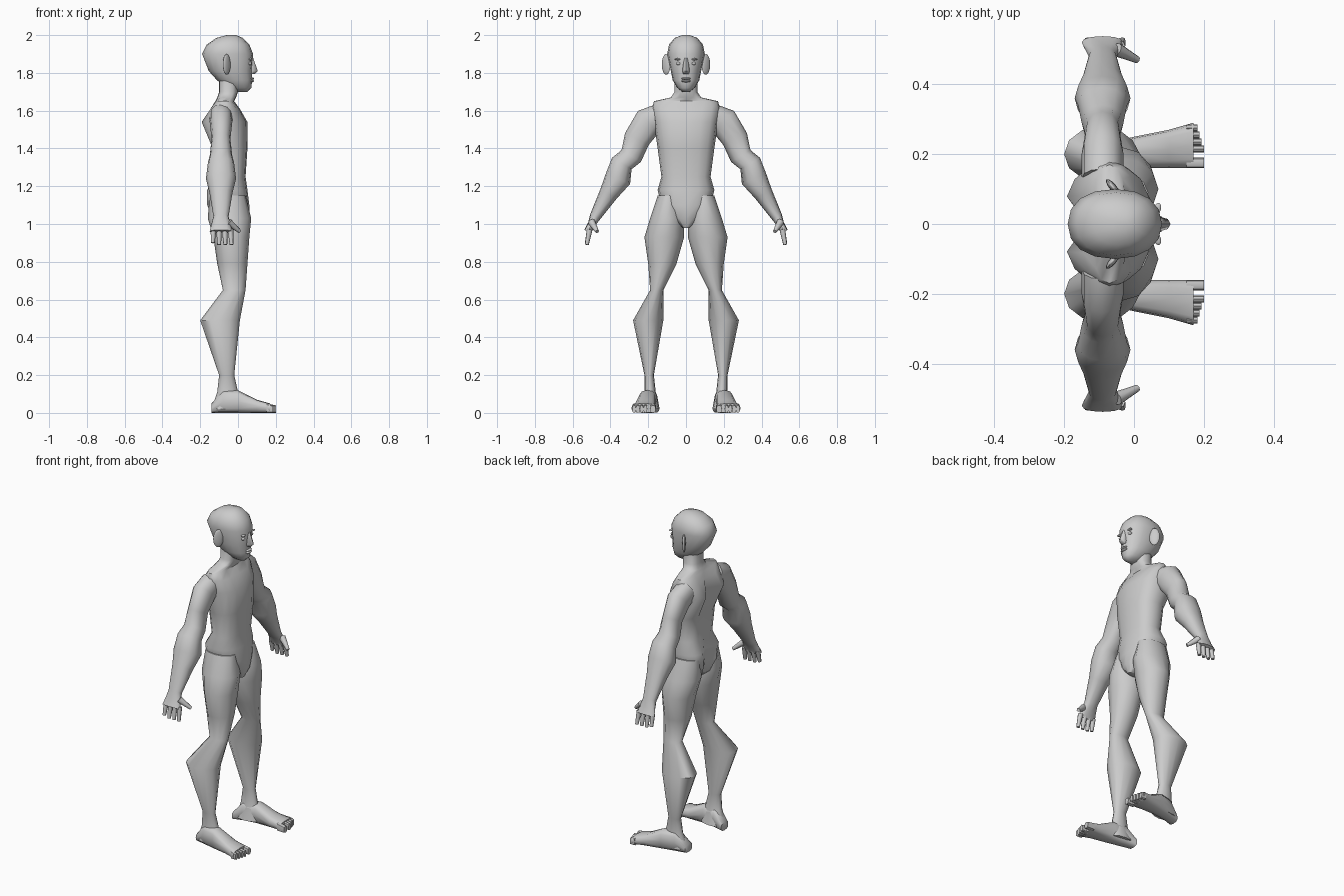
import bpy, bmesh
from math import sin, cos, pi, radians, copysign
from mathutils import Vector, Matrix

cube = bpy.data.objects.get("Cube")
if cube:
    bpy.data.objects.remove(cube, do_unlink=True)

clay = bpy.data.materials.new("clay grey")
clay.use_nodes = True
clay.diffuse_color = (0.6, 0.6, 0.6, 1)
shader = clay.node_tree.nodes["Principled BSDF"]
shader.inputs["Base Color"].default_value = clay.diffuse_color


def finish(name, bm, mirrored):
    """Turn a bmesh into a smooth object, optionally mirrored to the other side."""
    bmesh.ops.recalc_face_normals(bm, faces=bm.faces)
    mesh = bpy.data.meshes.new(name)
    bm.to_mesh(mesh)
    bm.free()
    mesh.materials.append(clay)
    obj = bpy.data.objects.new(name, mesh)
    bpy.context.collection.objects.link(obj)
    bpy.ops.object.select_all(action='DESELECT')
    obj.select_set(True)
    bpy.context.view_layer.objects.active = obj
    bpy.ops.object.shade_smooth_by_angle(angle=radians(50))
    if mirrored:
        mirror = obj.modifiers.new("Mirror", 'MIRROR')
        mirror.use_axis = (False, True, False)
        mirror.use_mirror_merge = False


def loft(name, rings, sides=12, power=1.0, mirrored=True, groove_depth=0.0):
    """Skin a list of rings, each given as centre and two half-axes."""
    bm = bmesh.new()
    loops = []
    for centre, across, along in rings:
        loop = []
        for i in range(sides):
            angle = 2 * pi * i / sides
            c, s = (copysign(abs(t) ** power, t) for t in (cos(angle), sin(angle)))
            loop.append(bm.verts.new(centre + across * c + along * s))
        # Press in the middle of the back where it sticks out
        spine = loop[sides // 2].co
        spine.x += groove_depth * max(0, -0.12 - spine.x)
        loops.append(loop)
    for low, high in zip(loops, loops[1:]):
        for i in range(sides):
            bm.faces.new((low[i - 1], low[i], high[i], high[i - 1]))
    bm.faces.new(loops[0])
    bm.faces.new(loops[-1])
    finish(name, bm, mirrored)


def level(z, back, front, inner, outer):
    """Level ring between four limits."""
    return (Vector((back + front, inner + outer, 2 * z)) / 2,
            Vector((front - back, 0, 0)) / 2, Vector((0, outer - inner, 0)) / 2)


def centred(z, back, front, half_width):
    """Level ring that straddles the middle of the body."""
    return level(z, back, front, -half_width, half_width)


def upright(x, inner, outer, top):
    """Upright ring across the foot, resting on the floor."""
    return (Vector((x, (inner + outer) / 2, top / 2)),
            Vector((0, (outer - inner) / 2, 0)), Vector((0, 0, top / 2)))


def taper(name, start, end, radius, tip_radius):
    """Finger-like tube between two points."""
    direction = end - start
    across = direction.orthogonal().normalized()
    along = direction.cross(across).normalized()
    loft(name, [(point, across * r, along * r)
                for point, r in ((start, radius), (end, tip_radius))], sides=8)


def blob(name, centre, size, turn=0, mirrored=True):
    """Small ellipsoid, turned about the vertical."""
    bm = bmesh.new()
    placement = (Matrix.Translation(centre) @ Matrix.Rotation(radians(turn), 4, 'Z')
                 @ Matrix.Diagonal(Vector(size).to_4d()))
    bmesh.ops.create_uvsphere(bm, u_segments=12, v_segments=8, radius=1, matrix=placement)
    finish(name, bm, mirrored)


# Trunk and neck, with a spine groove between the shoulder blades
trunk = [
    (0.98, -0.07, 0.04, 0.02), (1.03, -0.14, 0.06, 0.08), (1.1, -0.17, 0.06, 0.13),
    (1.18, -0.17, 0.05, 0.15), (1.25, -0.13, 0.04, 0.13), (1.4, -0.14, 0.05, 0.15),
    (1.54, -0.2, 0.05, 0.17), (1.61, -0.15, 0.01, 0.18), (1.65, -0.12, -0.02, 0.17),
    (1.67, -0.11, -0.01, 0.08), (1.7, -0.1, 0, 0.06), (1.8, -0.1, 0, 0.06),
]
loft("trunk", [centred(*row) for row in trunk], sides=16, power=0.8,
     mirrored=False, groove_depth=0.8)

# Arms: path position, half thickness and half depth, square to the path
arm = [
    (0.13, 1.57, 0.07, 0.06), (0.2, 1.54, 0.08, 0.06), (0.26, 1.45, 0.07, 0.05),
    (0.29, 1.36, 0.06, 0.06), (0.34, 1.32, 0.06, 0.07), (0.36, 1.24, 0.07, 0.08),
    (0.41, 1.16, 0.05, 0.06), (0.48, 1.04, 0.03, 0.04), (0.5, 1, 0.02, 0.05),
    (0.52, 0.96, 0.02, 0.06),
]
arm_rings = []
for i, (y, z, thickness, depth) in enumerate(arm):
    before, after = arm[max(i - 1, 0)], arm[min(i + 1, len(arm) - 1)]
    sideways = Vector((0, before[1] - after[1], after[0] - before[0])).normalized()
    arm_rings.append((Vector((-0.09, y, z)), Vector((depth, 0, 0)), sideways * thickness))
loft("arm", arm_rings, power=0.9)

# Fingers, slightly fanned, and the thumb
for i, name in enumerate(("little", "ring", "middle", "index")):
    x = 0.03 * i - 0.13
    tip_height = 0.89 + 0.01 * (name == "little")
    taper(name + "_finger", Vector((x, 0.51, 0.97)),
          Vector((x * 1.1 + 0.01, 0.525, tip_height)), 0.015, 0.01)
taper("thumb", Vector((-0.05, 0.5, 1.01)), Vector((0.01, 0.47, 0.96)), 0.02, 0.01)

# Legs with pointed calves
leg = [
    (1.15, -0.15, 0.04, 0.03, 0.15), (1.03, -0.16, 0.07, 0.01, 0.19),
    (0.93, -0.13, 0.06, 0.01, 0.22), (0.79, -0.11, 0.05, 0.05, 0.2),
    (0.65, -0.08, 0.04, 0.12, 0.19), (0.49, -0.2, 0.01, 0.12, 0.28),
    (0.2, -0.1, -0.02, 0.17, 0.22), (0.11, -0.11, 0, 0.16, 0.22),
    (0.02, -0.14, 0.02, 0.14, 0.23),
]
loft("leg", [level(*row) for row in leg])

# Feet
foot = [
    (-0.14, 0.14, 0.21, 0.05), (-0.08, 0.15, 0.23, 0.12), (0, 0.16, 0.25, 0.12),
    (0.1, 0.16, 0.27, 0.07), (0.17, 0.16, 0.29, 0.05),
]
loft("foot", [upright(*row) for row in foot], power=0.7)

# Toes: a separate big toe and four packed small ones
toe_width = 0.02
toes = [("big_toe", 0.16, 0.19, 0.2)]
for i in range(4):
    inner = 0.205 + toe_width * i
    toes.append((f"small_toe_{i + 1}", inner, inner + toe_width, 0.2 - 0.006 * i))
for name, inner, outer, tip in toes:
    loft(name, [upright(0.15, inner, outer, 0.05), upright(tip, inner, outer, 0.04)],
         sides=8, power=0.7)

# Head
head = [
    (1.7, -0.02, 0.05, 0.02), (1.72, -0.05, 0.07, 0.045), (1.76, -0.11, 0.075, 0.07),
    (1.81, -0.155, 0.075, 0.08), (1.9, -0.19, 0.08, 0.1), (1.95, -0.165, 0.06, 0.09),
    (1.985, -0.115, 0.025, 0.06), (2, -0.06, -0.01, 0.02),
]
loft("head", [centred(*row) for row in head], sides=16, power=0.9, mirrored=False)

# Nose, lips, eyes, brows and ears
nose = [(1.88, 0.06, 0.08, 0.01), (1.81, 0.05, 0.105, 0.02), (1.795, 0.05, 0.09, 0.015)]
loft("nose", [centred(*row) for row in nose], sides=8, mirrored=False)
for name, z in (("upper_lip", 1.77), ("lower_lip", 1.757)):
    blob(name, (0.072, 0, z), (0.014, 0.025, 0.007), mirrored=False)
blob("eye", (0.06, 0.036, 1.85), (0.012, 0.017, 0.01), turn=-25)
blob("brow", (0.063, 0.038, 1.872), (0.012, 0.024, 0.006), turn=-25)
blob("ear", (-0.06, 0.105, 1.845), (0.03, 0.01, 0.055), turn=-50)
